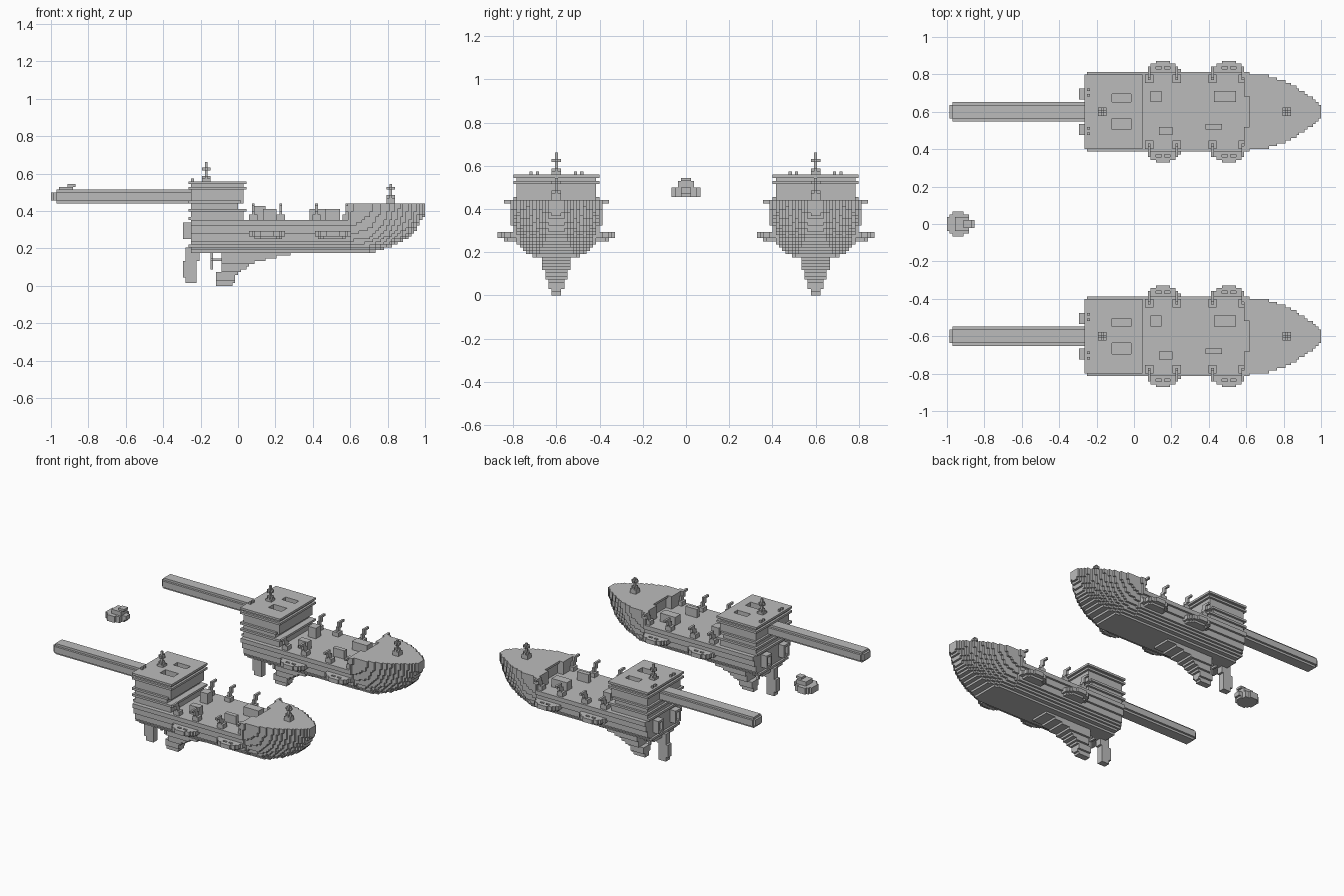
import bpy
import math

if "Cube" in bpy.data.objects:
    bpy.data.objects.remove(bpy.data.objects["Cube"])

V = 2 / 136  # edge length of one block
SHIPS = {"left": 0.6, "right": -0.6}

grey = bpy.data.materials.new("plain_grey")
grey.use_nodes = True
grey.diffuse_color = (0.5, 0.5, 0.5, 1)
grey.node_tree.nodes["Principled BSDF"].inputs["Base Color"].default_value = (0.5, 0.5, 0.5, 1)


def span(a, b):
    """Block indices between two positions, at least one block."""
    lo = math.floor(a / V + 0.5)
    return range(lo, max(lo + 1, math.floor(b / V + 0.5)))


def box(x0, x1, y0, y1, z0, z1):
    """Set of blocks filling a box; block rows are centred on y = 0."""
    return {(i, j, k) for i in span(x0, x1)
            for j in span(y0 + V / 2, y1 + V / 2) for k in span(z0, z1)}


def both_sides(cells):
    return cells | {(i, -j, k) for i, j, k in cells}


def lerp(points, t):
    """Piecewise linear curve through a few points."""
    for (a, p), (b, q) in zip(points, points[1:]):
        if t <= b:
            return p + (q - p) * max(0, t - a) / (b - a)
    return points[-1][1]


def fill(x0, x1, z0, z1, half):
    """Blocks whose half breadth at each (x, z) comes from a function."""
    cells = set()
    for i in span(x0, x1):
        for k in span(z0, z1):
            h = half((i + 0.5) * V, (k + 0.5) * V)
            if h > 0:
                n = int(h / V)
                cells |= {(i, j, k) for j in range(-n, n + 1)}
    return cells


def disc(cx, cy, rx, ry, z0, z1):
    cells = box(cx - rx, cx + rx, cy - ry, cy + ry, z0, z1)
    return {c for c in cells
            if (((c[0] + 0.5) * V - cx) / rx) ** 2 + ((c[1] * V - cy) / ry) ** 2 <= 1}


def skin(name, cells):
    """Mesh with only the exposed block faces."""
    verts, faces = {}, []
    for c in sorted(cells):
        for axis in range(3):
            for side in (0, 1):
                near = list(c)
                near[axis] += 2 * side - 1
                if tuple(near) in cells:
                    continue
                u, w = (axis + 1) % 3, (axis + 2) % 3
                face = []
                for du, dw in ((0, 0), (1, 0), (1, 1), (0, 1)):
                    p = list(c)
                    p[axis] += side
                    p[u] += du
                    p[w] += dw
                    face.append(verts.setdefault(tuple(p), len(verts)))
                faces.append(face if side else face[::-1])
    mesh = bpy.data.meshes.new(name)
    mesh.from_pydata([(x * V, (y - 0.5) * V, z * V) for x, y, z in verts], [], faces)
    mesh.materials.append(grey)
    return mesh


def place(name, mesh, y=0):
    ob = bpy.data.objects.new(name, mesh)
    ob.location.y = y
    bpy.context.collection.objects.link(ob)


parts = {}

# Hull: plan outline, rising bow and stepped strakes
PLAN = [(-0.26, 0.2), (0.6, 0.2), (0.7, 0.188), (0.79, 0.162), (0.87, 0.12), (0.94, 0.075), (1, 0.025)]
BOTTOM = [(-0.25, 0.175), (0.7, 0.175), (0.8, 0.205), (0.9, 0.25), (0.95, 0.3), (1, 0.385)]
SECTION = [(0, 0.45), (0.12, 0.66), (0.3, 0.82), (0.55, 0.93), (0.85, 1), (1, 1)]


def hull_half(x, z):
    low = lerp(BOTTOM, x)
    top = 0.36 if x < 0.6 else 0.44
    if z < low:
        return 0
    return lerp(PLAN, x) * lerp(SECTION, (z - low) / (top - low)) + V / 2


hull = fill(-0.25, 0.6, 0.17, 0.36, hull_half) | fill(0.59, 1, 0.17, 0.44, hull_half)
hull -= box(0.58, 0.63, -0.08, 0.08, 0.36, 0.425)
hull -= box(0.58, 0.615, -0.08, 0.08, 0.36, 0.46)
parts["hull"] = hull

# Skeg below the stern
KEEL = [(-0.12, 0), (-0.03, 0), (-0.01, 0.05), (0.03, 0.09), (0.1, 0.13), (0.25, 0.165), (0.35, 0.18)]


def skeg_half(x, z):
    if z < lerp(KEEL, x) or (x < -0.09 and z > 0.07):
        return 0
    return 0.022 + 0.3 * z


parts["skeg"] = fill(-0.12, 0.35, 0, 0.19, skeg_half)

# Rudder and propeller
parts["rudder"] = (box(-0.29, -0.215, -0.022, 0.022, 0.045, 0.13)
                   | box(-0.28, -0.22, -0.022, 0.022, 0.015, 0.05)
                   | box(-0.275, -0.2, -0.022, 0.022, 0.13, 0.2))
parts["propeller"] = (box(-0.15, -0.135, -0.007, 0.007, 0.09, 0.18)
                      | box(-0.15, -0.135, -0.045, 0.045, 0.125, 0.14)
                      | box(-0.15, -0.09, -0.007, 0.007, 0.125, 0.14))

# Stern gallery with framed windows
gallery = box(-0.29, -0.25, 0.06, 0.118, 0.25, 0.335) - box(-0.3, -0.265, 0.075, 0.104, 0.265, 0.32)
parts["stern_windows"] = both_sides(gallery) | box(-0.265, -0.25, -0.15, 0.15, 0.2, 0.22) \
    | box(-0.265, -0.25, -0.19, 0.19, 0.355, 0.37)

# Castle with projecting bands, slab roof and roof wells
castle = (box(-0.245, 0.035, -0.19, 0.19, 0.35, 0.41)
          | box(-0.245, 0.005, -0.19, 0.19, 0.41, 0.445)
          | box(-0.245, 0.03, -0.19, 0.19, 0.445, 0.55))
for z, front in ((0.39, 0.04), (0.435, 0.015), (0.515, 0.05), (0.545, 0.05)):
    castle |= box(-0.26, front, -0.205, 0.205, z, z + V)
castle -= box(-0.12, -0.01, 0.045, 0.1, 0.515, 0.57)
castle -= box(-0.12, -0.01, -0.09, -0.04, 0.515, 0.57)
for y in (0.083, 0.115):
    castle |= both_sides(box(-0.245, -0.23, y - V / 2, y + V / 2, 0.55, 0.57))
parts["castle"] = castle

# Long chamfered boom
parts["boom"] = (box(-0.97, -0.24, -0.05, 0.05, 0.46, 0.505)
                 | box(-0.97, -0.24, -0.035, 0.035, 0.445, 0.52)
                 | box(-0.985, -0.97, -0.035, 0.035, 0.46, 0.505))

# Stepped masts with a crossbar
for name, x, z in (("stern_mast", -0.175, 0.55), ("bow_mast", 0.815, 0.44)):
    h = V * 1.5
    mast = box(x - h, x + h, -h, h, z, z + 0.03)
    mast |= box(x - V / 2, x + V / 2, -h, h, z, z + 0.045)
    mast |= box(x - h, x + h, -V / 2, V / 2, z, z + 0.045)
    mast |= box(x - V / 2, x + V / 2, -V / 2, V / 2, z, z + 0.11)
    mast |= box(x - h, x + h, -V / 2, V / 2, z + 0.068, z + 0.083)
    mast |= box(x - V / 2, x + V / 2, -h, h, z + 0.068, z + 0.083)
    parts[name] = mast

# Deck houses
parts["deck_boxes"] = (box(0.085, 0.15, 0.055, 0.115, 0.35, 0.43)
                       | box(0.135, 0.21, -0.12, -0.075, 0.35, 0.415)
                       | box(0.43, 0.54, 0.055, 0.115, 0.35, 0.415)
                       | box(0.385, 0.475, -0.1, -0.06, 0.35, 0.405))

# Davits hooked outward over the sides
davits = set()
for x in (0.075, 0.235, 0.425, 0.585):
    h = V * 1.5
    davits |= box(x - h, x + h, 0.155, 0.2, 0.35, 0.375)
    davits |= box(x - V / 2, x + V / 2, 0.165, 0.195, 0.37, 0.41)
    davits |= box(x - V / 2, x + V / 2, 0.18, 0.21, 0.4, 0.43)
    davits |= box(x - V / 2, x + V / 2, 0.19, 0.24, 0.425, 0.44)
parts["davits"] = both_sides(davits)

# Rounded sponsons with two small wells each
sponsons = set()
for x in (0.16, 0.505):
    pod = disc(x, 0.195, 0.095, 0.075, 0.265, 0.295) | disc(x, 0.19, 0.075, 0.06, 0.25, 0.27)
    for dx in (-0.022, 0.022):
        pod -= box(x + dx - V, x + dx + V, 0.225, 0.24, 0.28, 0.3)
    sponsons |= pod
parts["sponsons"] = both_sides(sponsons)

for part, cells in parts.items():
    mesh = skin(part, cells)
    for side, y in SHIPS.items():
        place(part + "_" + side, mesh, y)

# Small round floating pod between the booms
pod = disc(-0.935, 0, 0.066, 0.066, 0.46, 0.505) | box(-0.88, -0.86, -0.022, 0.022, 0.475, 0.505)
pod |= box(-0.95, -0.88, -0.035, 0.035, 0.505, 0.53) | box(-0.915, -0.87, -0.022, 0.022, 0.53, 0.545)
place("floating_pod", skin("floating_pod", pod))
